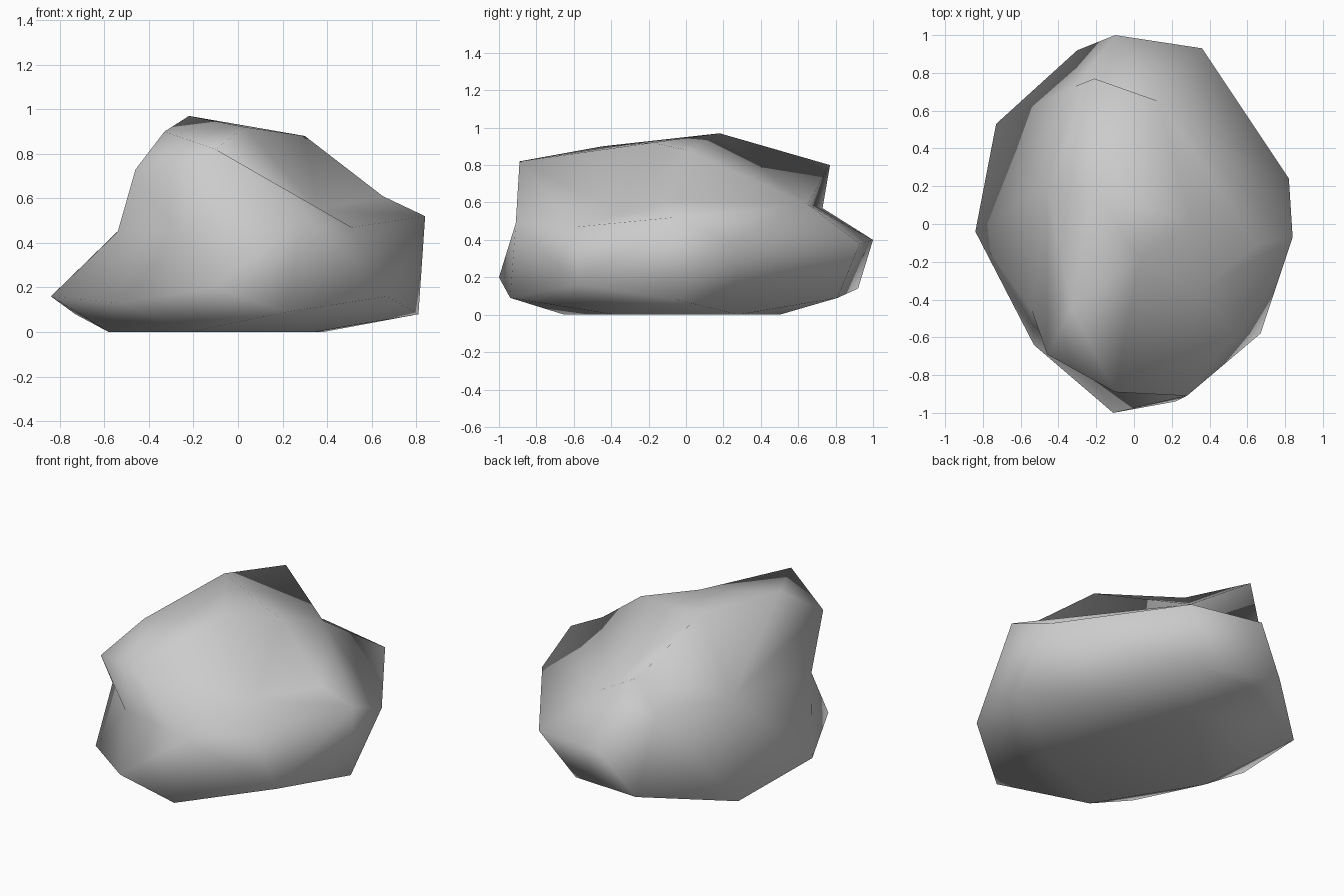
import bpy
import bmesh
from mathutils import Vector

cube = bpy.data.objects.get("Cube")
if cube:
    bpy.data.objects.remove(cube, do_unlink=True)


def make_material(name, color):
    material = bpy.data.materials.new(name)
    material.use_nodes = True
    material.diffuse_color = color
    material.node_tree.nodes["Principled BSDF"].inputs["Base Color"].default_value = color
    return material


# Named corner points of the boulder, from the crest down
crest = {
    "front_lip": (-.1, -.89, .82), "left_crest": (-.33, -.45, .9),
    "saddle": (.03, -.18, .92), "peak": (-.22, .18, .97),
    "back_peak": (-.21, .77, .8), "hump": (.3, .01, .88),
}
shoulders = {
    "left_lip": (-.46, -.69, .73), "chin": (.28, -.91, .49),
    "right_lip": (.51, -.58, .47), "gully": (.36, -.35, .55),
    "knuckle": (.65, -.11, .61), "flank": (.84, -.07, .52),
    "back_bulge": (.13, .65, .59), "back_tip": (-.1, 1, .4),
    "left_cheek": (-.54, -.46, .45), "left_rib": (-.46, .2, .53),
    "rear_rib": (-.31, .73, .57), "front_notch": (-.27, -.72, .45),
}
skirt = {
    "left_tip": (-.84, -.04, .16), "left_corner": (-.53, -.64, .13),
    "front_tip": (-.11, -1, .2), "front_heel": (.22, -.94, .09),
    "right_heel": (.67, -.58, .16), "right_foot": (.81, -.05, .08),
    "right_back": (.82, .24, .39), "back_corner": (.36, .93, .38),
    "back_heel": (-.3, .92, .14), "left_back": (-.73, .53, .08),
}
base = {
    "base_left": (-.58, -.07, 0), "base_front": (-.22, -.65, 0),
    "base_heel": (.34, -.38, 0), "base_right": (.38, .28, 0),
    "base_back": (0, .5, 0),
    "under_back": (.19, .81, .09), "under_left": (-.2, .81, .09),
}
# Corner pairs joined by a visible ridge or valley
ridges = [("peak", "hump"), ("hump", "knuckle"), ("saddle", "left_crest"),
          ("front_lip", "right_lip"), ("back_bulge", "knuckle"),
          ("back_bulge", "flank"), ("back_bulge", "back_tip"),
          ("peak", "back_bulge"), ("left_cheek", "front_notch"),
          ("left_rib", "rear_rib")]


def join_ridge(bm, a, b):
    """Turn the edge that crosses the wanted ridge."""
    for edge in bm.edges:
        opposite = {v for f in edge.link_faces for v in f.verts} - set(edge.verts)
        if opposite == {a, b}:
            bmesh.utils.edge_rotate(edge, True)
            return


def build_boulder(name, points, center, material):
    """Skin the points around a centre so hollows stay concave."""
    bm = bmesh.new()
    corners = {}
    for key, point in points.items():
        offset = Vector(point) - center
        # Raise the directions to even out the broad, low form
        direction = Vector((offset.x, offset.y, offset.z * 2)).normalized()
        corners[key] = bm.verts.new(direction)
    bmesh.ops.convex_hull(bm, input=bm.verts[:])
    for a, b in ridges:
        join_ridge(bm, corners[a], corners[b])
    bmesh.ops.recalc_face_normals(bm, faces=bm.faces[:])
    for key, vert in corners.items():
        vert.co = points[key]
    for face in bm.faces:
        face.smooth = True
    bm.normal_update()
    mesh = bpy.data.meshes.new(name)
    bm.to_mesh(mesh)
    bm.free()
    mesh.materials.append(material)
    boulder = bpy.data.objects.new(name, mesh)
    bpy.context.collection.objects.link(boulder)


stone = make_material("stone grey", (.6, .6, .6, 1))
build_boulder("boulder", crest | shoulders | skirt | base, Vector((0, 0, .4)), stone)
